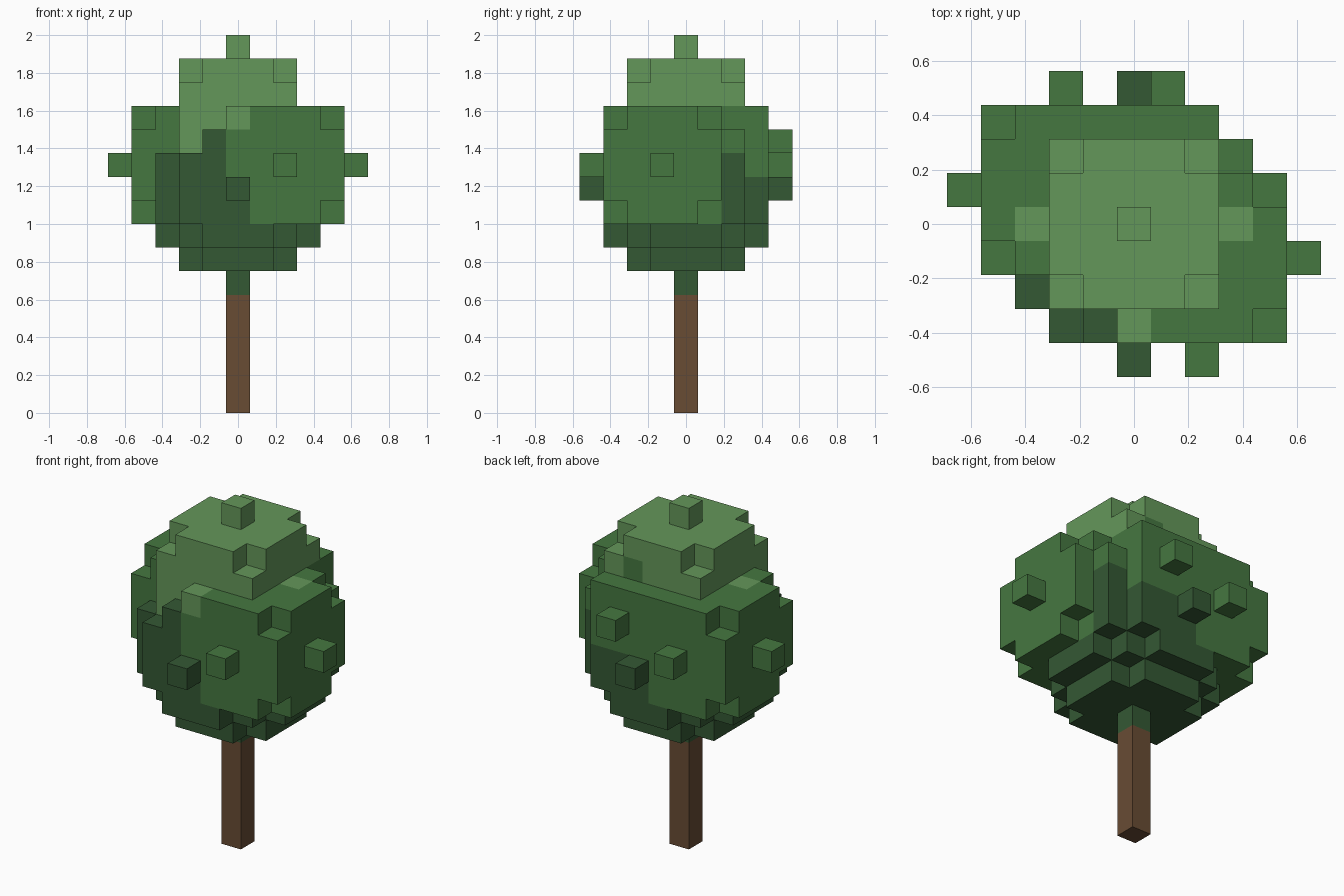
import bpy
import bmesh
from mathutils import Vector

cube = bpy.data.objects.get("Cube")
if cube:
    bpy.data.objects.remove(cube, do_unlink=True)

S = 0.125  # edge length of one block


def material(name, rgb):
    """Flat material from 0-255 display values."""
    lin = [((c / 255 + 0.055) / 1.055) ** 2.4 for c in rgb] + [1.0]
    mat = bpy.data.materials.new(name)
    mat.use_nodes = True
    mat.diffuse_color = lin
    bsdf = mat.node_tree.nodes["Principled BSDF"]
    bsdf.inputs["Base Color"].default_value = lin
    bsdf.inputs["Roughness"].default_value = 1.0
    return mat


brown = material("bark brown", (104, 76, 52))
dark = material("dark leaf green", (52, 88, 52))
mid = material("mid leaf green", (69, 119, 64))
light = material("light leaf green", (100, 151, 90))


def ball(cx, cy, cz, r):
    """Grid cells of a blocky ball."""
    span = range(-r, r + 1)
    return {(cx + x, cy + y, cz + z) for x in span for y in span for z in span
            if x * x + y * y + z * z <= r * r}


# Parts in order: a later part takes over the cells it shares with earlier ones
parts = [
    ("trunk", brown, {(0, 0, k) for k in range(5)}),
    ("lower_crown", dark, ball(0, 0, 9, 4)),
    ("right_leaf_clump", mid, ball(-2, 1, 10, 3)),
    ("left_leaf_clump", mid, ball(2, -1, 10, 3)),
    ("top_crown", light, ball(0, 0, 12, 3)),
    ("back_leaf_clump", mid, ball(1, 2, 11, 2)),
]

owner = {}
for name, _, cells in parts:
    for cell in cells:
        owner[cell] = name


def build_part(name, mat):
    """Mesh the outer faces of the cells owned by one part."""
    bm = bmesh.new()
    for cell in sorted(c for c, o in owner.items() if o == name):
        centre = (Vector(cell) + Vector((0, 0, 0.5))) * S
        for axis in range(3):
            for sign in (-1, 1):
                n = Vector((0, 0, 0))
                n[axis] = sign
                if tuple(int(a + b) for a, b in zip(cell, n)) in owner:
                    continue
                u = Vector((0, 0, 0))
                u[(axis + 1) % 3] = 1
                v = n.cross(u)
                bm.faces.new([bm.verts.new(centre + (n + u * a + v * b) * S / 2)
                              for a, b in ((-1, -1), (1, -1), (1, 1), (-1, 1))])
    bmesh.ops.remove_doubles(bm, verts=bm.verts[:], dist=0.001)
    mesh = bpy.data.meshes.new(name)
    bm.to_mesh(mesh)
    bm.free()
    mesh.materials.append(mat)
    bpy.context.collection.objects.link(bpy.data.objects.new(name, mesh))


for name, mat, _ in parts:
    build_part(name, mat)
